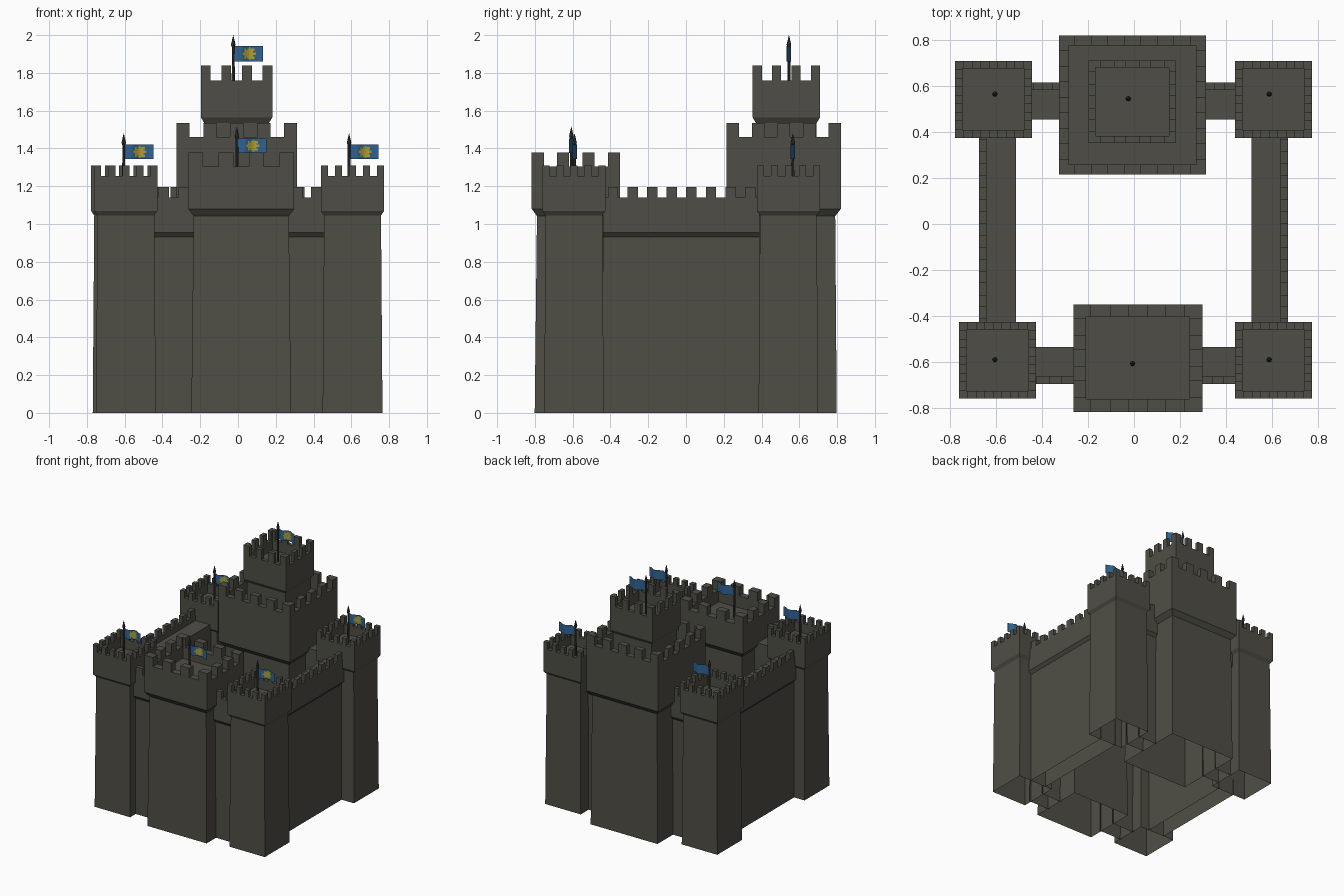
import bpy, bmesh, math
from mathutils import Matrix, Vector

if "Cube" in bpy.data.objects:
    bpy.data.objects.remove(bpy.data.objects["Cube"])


def material(name, rgb):
    m = bpy.data.materials.new(name)
    m.diffuse_color = (*rgb, 1)
    m.use_nodes = True
    m.node_tree.nodes["Principled BSDF"].inputs["Base Color"].default_value = m.diffuse_color
    return m


STONE = material("grey stone", (0.078, 0.076, 0.061))
DARK = material("dark pole", (0.04, 0.04, 0.032))
BLUE = material("flag blue", (0.03, 0.125, 0.29))
GOLD = material("emblem gold", (0.42, 0.34, 0.03))


def finish(bm, name, mat, recalc=True):
    if recalc:
        bmesh.ops.recalc_face_normals(bm, faces=bm.faces[:])
    me = bpy.data.meshes.new(name)
    bm.to_mesh(me)
    bm.free()
    me.materials.append(mat)
    ob = bpy.data.objects.new(name, me)
    bpy.context.collection.objects.link(ob)
    return ob


def box(bm, x0, x1, y0, y1, z0, z1):
    mat = Matrix.Translation(((x0 + x1) / 2, (y0 + y1) / 2, (z0 + z1) / 2)) @ \
        Matrix.Diagonal((x1 - x0, y1 - y0, z1 - z0, 1))
    vs = bmesh.ops.create_cube(bm, size=1, matrix=mat)["verts"]
    # merlons sit on the parapet, so the underside is left out
    low = [f for f in {f for v in vs for f in v.link_faces}
           if all(v.co.z < z0 + 1e-4 for v in f.verts)]
    bmesh.ops.delete(bm, geom=low, context="FACES_ONLY")


def spans(a, b, n, fill):
    """n merlons spread from a to b, the first and last at the corners"""
    w = (b - a) * fill / n
    step = (b - a - w) / (n - 1)
    return [(a + i * step, a + i * step + w) for i in range(n)]


def tower(name, rect, base, inset, taper, z_neck, z_head, z_low, z_top, z_floor, thick, nx, ny, fill=0.55):
    """Tapered shaft, overhanging head, hollow top with parapet and merlons"""
    x0, x1, y0, y1 = rect
    rings = [(inset - taper, base), (inset, z_neck), (0, z_head), (0, z_low),
             (thick, z_low), (thick, z_floor)]
    bm = bmesh.new()
    prev = None
    for d, z in rings:
        cur = [bm.verts.new(p) for p in ((x0 + d, y0 + d, z), (x1 - d, y0 + d, z),
                                         (x1 - d, y1 - d, z), (x0 + d, y1 - d, z))]
        if prev:
            for i in range(4):
                j = (i + 1) % 4
                bm.faces.new((prev[i], prev[j], cur[j], cur[i]))
        prev = cur
    bm.faces.new(prev)
    for a, b in spans(x0, x1, nx, fill):
        box(bm, a, b, y0, y0 + thick, z_low, z_top)
        box(bm, a, b, y1 - thick, y1, z_low, z_top)
    for a, b in spans(y0, y1, ny, fill):
        box(bm, x0, x0 + thick, a, b, z_low, z_top)
        box(bm, x1 - thick, x1, a, b, z_low, z_top)
    return finish(bm, name, STONE)


def wall(name, axis, a, b, outer, sign, depth=0.16, start=None, stop=None):
    """Curtain wall along an axis; 'outer' is its outside face, 'sign' points outward"""
    t = 0.032
    prof = [(depth, 0), (depth, 1.10), (t, 1.10), (t, 1.14), (0, 1.14),
            (0, 0.955), (0.02, 0.93), (0.015, 0)]

    def at(along, d, z):
        o = outer - sign * d
        return (along, o, z) if axis == "x" else (o, along, z)
    bm = bmesh.new()
    ends = [[bm.verts.new(at(s, d, z)) for d, z in prof] for s in (a, b)]
    for i in range(len(prof) - 1):
        bm.faces.new((ends[0][i], ends[0][i + 1], ends[1][i + 1], ends[1][i]))
    n = max(2, round((b - a) / 0.1))
    lo, hi = sorted((outer, outer - sign * t))
    step = (b - a) / n
    for i in range(n):
        p, q = a + (i + 0.25) * step, a + (i + 0.78) * step
        if axis == "x":
            box(bm, p, q, lo, hi, 1.14, 1.195)
        else:
            box(bm, lo, hi, p, q, 1.14, 1.195)
    return finish(bm, name, STONE)


def flag(label, x, y, z_floor, z0, z1, z_tip):
    # pole with a spear tip
    bm = bmesh.new()
    neck = z_tip - 0.065
    for r1, r2, a, b in ((0.009, 0.007, z_floor, neck), (0.007, 0.012, neck, neck + 0.015),
                         (0.012, 0.0005, neck + 0.015, z_tip)):
        bmesh.ops.create_cone(bm, cap_ends=False, segments=8, radius1=r1, radius2=r2, depth=b - a,
                              matrix=Matrix.Translation((x, y, (a + b) / 2)))
    finish(bm, label + "_flag_pole", DARK)

    # waving cloth, and a ragged round emblem on its front only
    nx, nz, width = 20, 12, 0.15

    def sheet(off, keep):
        bm = bmesh.new()
        g = [[bm.verts.new((x + 0.007 + width * i / nx,
                            y - 0.012 * math.sin(i / nx * 2.6 * math.pi) * min(1, i / 4) + off,
                            z0 + (z1 - z0) * j / nz)) for j in range(nz + 1)] for i in range(nx + 1)]
        for i in range(nx):
            for j in range(nz):
                u, v = (i + 0.5) / nx - 0.52, (j + 0.5) / nz - 0.5
                if keep(u * 1.8, v):
                    bm.faces.new((g[i][j], g[i + 1][j], g[i + 1][j + 1], g[i][j + 1]))
        bmesh.ops.delete(bm, geom=[v for v in bm.verts if not v.link_faces], context="VERTS")
        return bm
    finish(sheet(0, lambda u, v: True), label + "_flag_cloth", BLUE, False)
    finish(sheet(-0.003, lambda u, v: math.hypot(u, v) < 0.36 + 0.06 * math.cos(8 * math.atan2(v, u))),
           label + "_flag_emblem", GOLD, False)


# corner towers with flags
corners = {
    "front_left": (-0.761, -0.426, -0.76, -0.426),
    "front_right": (0.439, 0.774, -0.76, -0.426),
    "back_left": (-0.778, -0.443, 0.375, 0.709),
    "back_right": (0.439, 0.774, 0.375, 0.709),
}
for label, rect in corners.items():
    tower(label + "_tower", rect, 0, 0.017, 0.008, 1.045, 1.07, 1.255, 1.31, 1.18, 0.033, 5, 5)
    flag(label, -0.605 if "left" in label else 0.588, -0.59 if "front" in label else 0.565,
         1.18, 1.343, 1.42, 1.48)

# gatehouse block at the front
tower("gatehouse", (-0.263, 0.297, -0.817, -0.35), 0, 0.028, 0.012, 1.042, 1.08,
      1.305, 1.378, 1.21, 0.055, 4, 4)
flag("gatehouse", -0.006, -0.607, 1.21, 1.375, 1.452, 1.515)

# great keep at the back with its upper turret
tower("keep", (-0.326, 0.313, 0.215, 0.82), 0, 0.03, 0.008, 1.042, 1.08,
      1.46, 1.535, 1.36, 0.043, 5, 5)
tower("keep_turret", (-0.197, 0.182, 0.352, 0.71), 1.36, 0.018, 0, 1.535, 1.565,
      1.76, 1.838, 1.68, 0.03, 4, 4)
flag("keep", -0.025, 0.545, 1.68, 1.86, 1.943, 2.0)

# curtain walls between the towers
wall("left_wall", "y", -0.44, 0.39, -0.674, -1)
wall("right_wall", "y", -0.44, 0.39, 0.67, 1)
wall("front_left_wall", "x", -0.45, -0.235, -0.696, -1)
wall("front_right_wall", "x", 0.265, 0.46, -0.696, -1)
wall("back_left_wall", "x", -0.46, -0.296, 0.615, 1)
wall("back_right_wall", "x", 0.283, 0.46, 0.615, 1)
